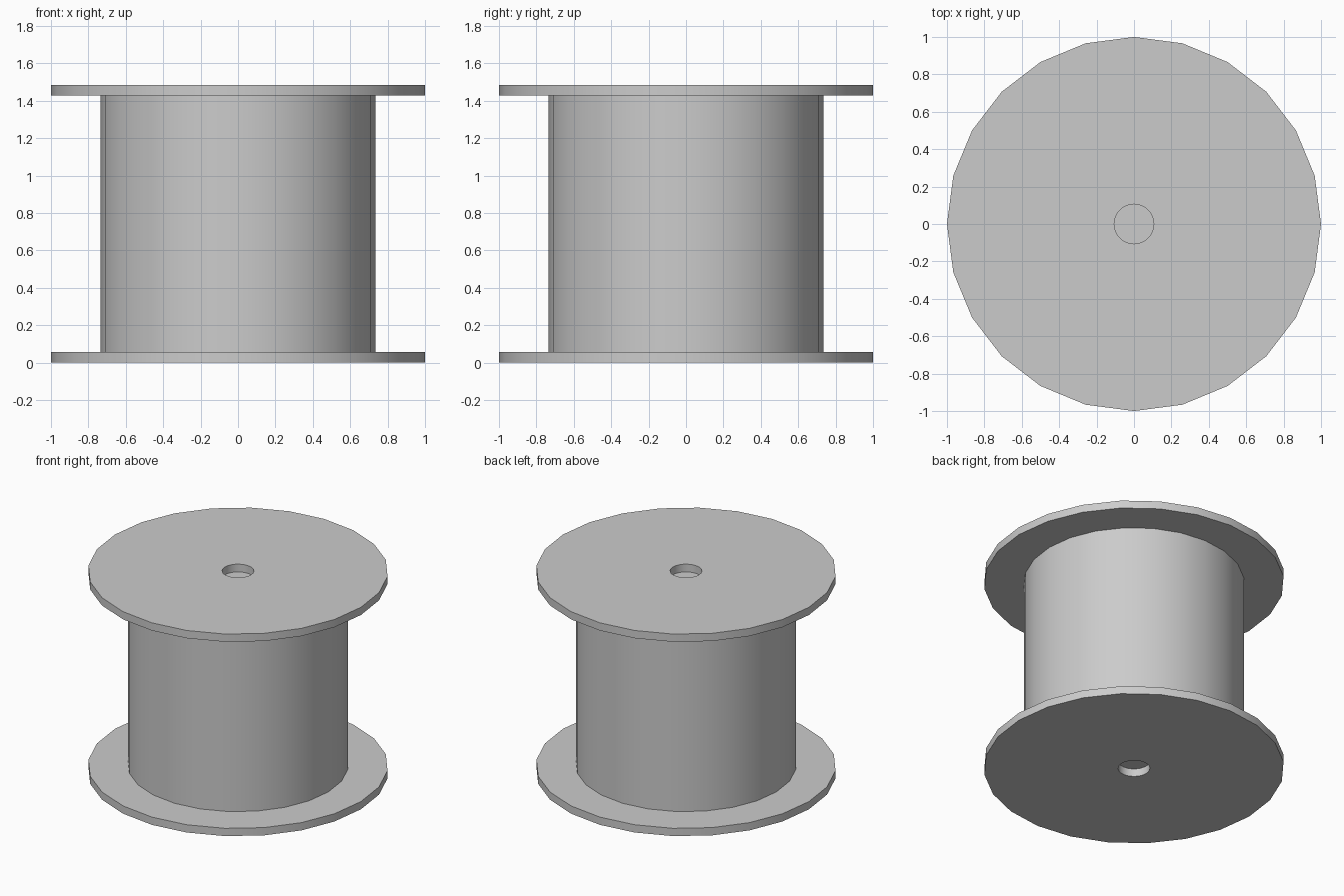
import bpy
import bmesh
import math

SIDES = 24
HEIGHT = 1.485
PLATE = 0.057
FLANGE_RADIUS = 1.0
DRUM_RADIUS = 0.735
HOLE_RADIUS = 0.106

cube = bpy.data.objects.get("Cube")
if cube:
    bpy.data.objects.remove(cube, do_unlink=True)

grey = bpy.data.materials.new("plain grey")
grey.use_nodes = True
colour = (0.6, 0.6, 0.6, 1)
grey.diffuse_color = colour
grey.node_tree.nodes["Principled BSDF"].inputs["Base Color"].default_value = colour


def ring(bm, radius, z):
    return [bm.verts.new((radius * math.cos(a), radius * math.sin(a), z))
            for a in (math.tau * i / SIDES for i in range(SIDES))]


def bridge(bm, a, b):
    for i in range(SIDES):
        j = (i + 1) % SIDES
        bm.faces.new((a[i], a[j], b[j], b[i]))


def finish(bm, name):
    bmesh.ops.recalc_face_normals(bm, faces=bm.faces)
    mesh = bpy.data.meshes.new(name)
    bm.to_mesh(mesh)
    bm.free()
    mesh.materials.append(grey)
    obj = bpy.data.objects.new(name, mesh)
    bpy.context.collection.objects.link(obj)
    bpy.ops.object.select_all(action='DESELECT')
    obj.select_set(True)
    bpy.context.view_layer.objects.active = obj
    bpy.ops.object.shade_smooth_by_angle(angle=math.radians(30))


# Flat flange disc with a round centre hole
def flange(name, bottom, top):
    bm = bmesh.new()
    loops = [ring(bm, r, z) for r, z in (
        (FLANGE_RADIUS, bottom), (FLANGE_RADIUS, top),
        (HOLE_RADIUS, top), (HOLE_RADIUS, bottom))]
    for i in range(4):
        bridge(bm, loops[i], loops[(i + 1) % 4])
    finish(bm, name)


flange("bottom_flange", 0, PLATE)
flange("top_flange", HEIGHT - PLATE, HEIGHT)

# Closed drum whose ends form the floors of the flange holes
bm = bmesh.new()
low = ring(bm, DRUM_RADIUS, PLATE)
high = ring(bm, DRUM_RADIUS, HEIGHT - PLATE)
bridge(bm, low, high)
bm.faces.new(low)
bm.faces.new(high)
finish(bm, "drum")
